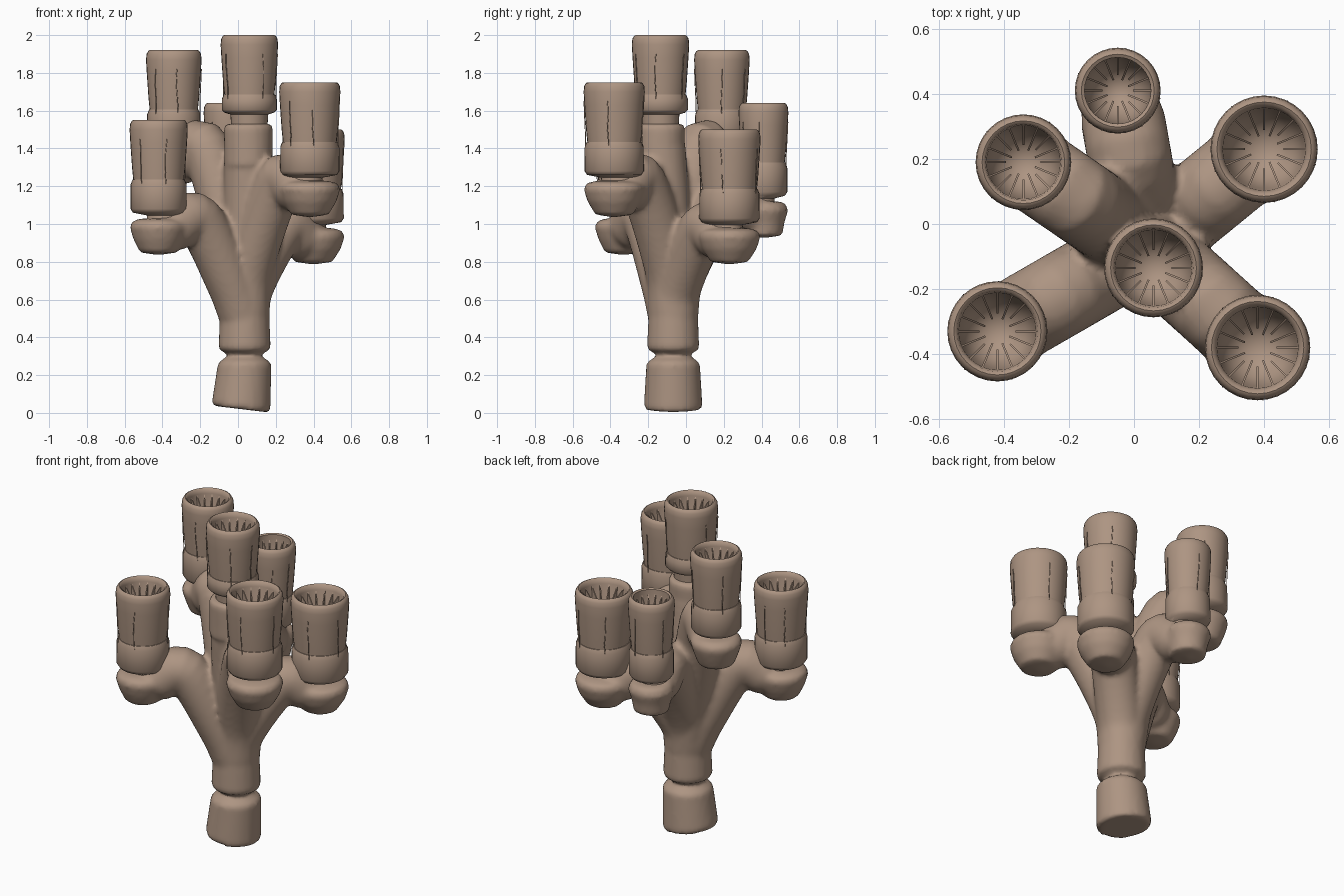
import bpy, bmesh, math, random
from mathutils import Vector

if "Cube" in bpy.data.objects:
    bpy.data.objects.remove(bpy.data.objects["Cube"])

random.seed(4)
SEG = 32
ROOT = Vector((0.035, -0.068, 0.5))

# polyp cups: x, y, top z, lip radius, how early the limb leaves the trunk
POLYPS = [(-0.05, 0.41, 1.64, 0.132, 0.09), (-0.34, 0.19, 1.92, 0.147, 0.13),
          (0.40, 0.23, 1.50, 0.165, 0.08), (0.06, -0.135, 2.00, 0.152, 0),
          (-0.42, -0.33, 1.55, 0.154, 0.17), (0.38, -0.38, 1.75, 0.162, 0.08)]


def lathe(bm, profile, origin):
    """Spin an (r, z) profile about a vertical axis."""
    o = Vector(origin)
    rows = []
    for r, z in profile:
        if r == 0:
            rows.append([bm.verts.new(o + Vector((0, 0, z)))] * SEG)
        else:
            rows.append([bm.verts.new(o + Vector((r * math.cos(2 * math.pi * i / SEG),
                                                  r * math.sin(2 * math.pi * i / SEG), z)))
                         for i in range(SEG)])
    for a, b in zip(rows, rows[1:]):
        for i in range(SEG):
            j = (i + 1) % SEG
            bm.faces.new(list(dict.fromkeys((a[i], a[j], b[j], b[i]))))
    return set(v for row in rows for v in row)


def tube(bm, pts, r):
    """Sweep a circle along a path, with a domed far end."""
    tans = [(pts[min(i + 1, len(pts) - 1)] - pts[max(i - 1, 0)]).normalized()
            for i in range(len(pts))]
    pts, radii = list(pts), [r] * len(pts)
    tip, t = pts[-1], tans[-1]
    for a in (30, 55, 75):
        pts.append(tip + t * r * math.sin(math.radians(a)))
        radii.append(r * math.cos(math.radians(a)))
        tans.append(t)
    side = tans[0].cross(Vector((0.3, 1, 0))).normalized()
    rows = []
    for p, rad, t in zip(pts, radii, tans):
        side = (side - t * side.dot(t)).normalized()
        up = t.cross(side)
        rows.append([bm.verts.new(p + rad * (side * math.cos(2 * math.pi * i / SEG)
                                             + up * math.sin(2 * math.pi * i / SEG)))
                     for i in range(SEG)])
    for a, b in zip(rows, rows[1:]):
        for i in range(SEG):
            j = (i + 1) % SEG
            bm.faces.new((a[i], a[j], b[j], b[i]))
    bm.faces.new(rows[0])
    bm.faces.new(rows[-1])


def finish(bm, name, angle):
    bmesh.ops.recalc_face_normals(bm, faces=bm.faces)
    for f in bm.faces:
        f.smooth = True
    for e in bm.edges:
        e.smooth = e.calc_face_angle(0) < math.radians(angle)
    me = bpy.data.meshes.new(name)
    bm.to_mesh(me)
    bm.free()
    me.materials.append(mat)
    ob = bpy.data.objects.new(name, me)
    bpy.context.collection.objects.link(ob)
    return ob


def spline(pts, n):
    """Catmull-Rom points through a short path."""
    p = [pts[0] * 2 - pts[1]] + pts + [pts[-1] * 2 - pts[-2]]
    out = []
    for k in range(1, len(p) - 2):
        a, b, c, d = p[k - 1:k + 3]
        for i in range(n):
            t = i / n
            out.append(0.5 * (2 * b + (c - a) * t + (2 * a - 5 * b + 4 * c - d) * t * t
                              + (3 * b - a - 3 * c + d) * t ** 3))
    return out + [pts[-1]]


mat = bpy.data.materials.new("coral_brown")
mat.diffuse_color = (0.42, 0.30, 0.225, 1)
mat.use_nodes = True
mat.node_tree.nodes["Principled BSDF"].inputs["Base Color"].default_value = mat.diffuse_color

# branching body: stump, trunk and limbs fused by a remesh
bm = bmesh.new()
stump = lathe(bm, [(0, 0.03), (0.149, 0.03), (0.155, 0.05), (0.142, 0.26), (0.12, 0.283),
                   (0.092, 0.29), (0.092, 0.315), (0.13, 0.33), (0.138, 0.35), (0.132, 0.5),
                   (0, 0.55)], (ROOT.x, ROOT.y, 0))
for v in stump:
    if v.co.z < 0.1:
        v.co.z -= 0.12 * (v.co.x - ROOT.x) + 0.01
        v.co.x -= 0.018
for x, y, top, R, early in POLYPS:
    central = top == 2.0
    if central:
        # upright stalk
        tube(bm, [ROOT, Vector((0.05, -0.10, 1.0)), Vector((0.055, -0.13, 1.40))], 0.128)
        lathe(bm, [(0, -0.7), (0.128, -0.69), (0.130, -0.49), (0.118, -0.47), (0, -0.465)],
              (x - 0.005, y, top))
        continue
    end = Vector((x, y, top - 0.59))
    p1 = ROOT.lerp(end, early)
    p1.z = 0.5 + 0.40 * (top - 1.05)
    p2 = ROOT.lerp(end, 0.54)
    p2.z = top - 0.525
    pts = spline([ROOT, p1, p2, end.lerp(p2, 0.4)], 6)
    tube(bm, pts, 0.13)
    # bulb under the cup
    lathe(bm, [(0, -0.52), (0.10, -0.522), (R - 0.015, -0.535), (R, -0.565),
               (R - 0.02, -0.63), (0.10, -0.70), (0, -0.715)], (x, y, top))
body = finish(bm, "coral_body", 40)
rm = body.modifiers.new("fuse", 'REMESH')
rm.mode = 'VOXEL'
rm.voxel_size = 0.016
rm.use_smooth_shade = True
sm = body.modifiers.new("soften", 'SMOOTH')
sm.iterations = 3
sm.factor = 0.5

for n, (x, y, top, R, early) in enumerate(POLYPS, 1):
    o = Vector((x, y, top))
    central = top == 2.0
    inward = (ROOT - Vector((x, y, ROOT.z))).normalized() * (0 if central else 0.035)

    # collar and neck
    bm = bmesh.new()
    if central:
        low = [(0, -0.50), (0.095, -0.50), (0.10, -0.42), (R - 0.02, -0.41), (R - 0.006, -0.395)]
    else:
        low = [(0, -0.60), (0.10, -0.60), (0.092, -0.505), (R - 0.018, -0.49), (R - 0.005, -0.47)]
    ring = lathe(bm, low + [(R - 0.006, -0.34), (R - 0.016, -0.315), (0, -0.305)], o)
    for v in ring:
        if v.co.z < top - 0.5:
            v.co += inward
    finish(bm, f"collar_{n}", 50)

    # cup with rounded lip and hollow bowl
    bm = bmesh.new()
    lathe(bm, [(0, -0.34), (R - 0.022, -0.34), (R - 0.013, -0.25), (R - 0.004, -0.12),
               (R, -0.05), (R - 0.003, -0.02), (R - 0.012, -0.004), (R - 0.02, 0),
               (R - 0.03, -0.006), (R * 0.77, -0.03), (R * 0.73, -0.12),
               (R * 0.55, -0.20), (R * 0.25, -0.235), (0, -0.24)], o)
    finish(bm, f"cup_{n}", 50)

    # radial blades inside the cup
    bm = bmesh.new()
    for k in range(16):
        a = 2 * math.pi * k / 16
        out = Vector((math.cos(a), math.sin(a), 0))
        across = Vector((-out.y, out.x, 0))
        inner = R * (0.26 if k % 2 else 0.36)
        prof = [(R * 0.80, -0.03), (inner, -0.13), (inner, -0.25), (R * 0.80, -0.25)]
        sides = [[bm.verts.new(o + out * r + across * s + Vector((0, 0, z))) for r, z in prof]
                 for s in (-0.003, 0.003)]
        bm.faces.new(sides[0])
        bm.faces.new(sides[1])
        for i in range(4):
            j = (i + 1) % 4
            bm.faces.new((sides[0][i], sides[0][j], sides[1][j], sides[1][i]))
    finish(bm, f"blades_{n}", 20)

    # fine hanging threads outside the cup
    cu = bpy.data.curves.new(f"threads_{n}", 'CURVE')
    cu.dimensions = '3D'
    cu.bevel_depth = 0.0025
    cu.bevel_resolution = 1
    for k in range(5):
        a = 2 * math.pi * k / 5 + random.uniform(-0.3, 0.3)
        sp = cu.splines.new('POLY')
        sp.points.add(6)
        for i, p in enumerate(sp.points):
            a += random.uniform(-0.03, 0.03)
            rr = R - 0.001 - 0.002 * min(i, 4)
            p.co = (x + rr * math.cos(a), y + rr * math.sin(a), top - 0.10 - i * 0.045, 1)
    cu.materials.append(mat)
    bpy.context.collection.objects.link(bpy.data.objects.new(f"threads_{n}", cu))
